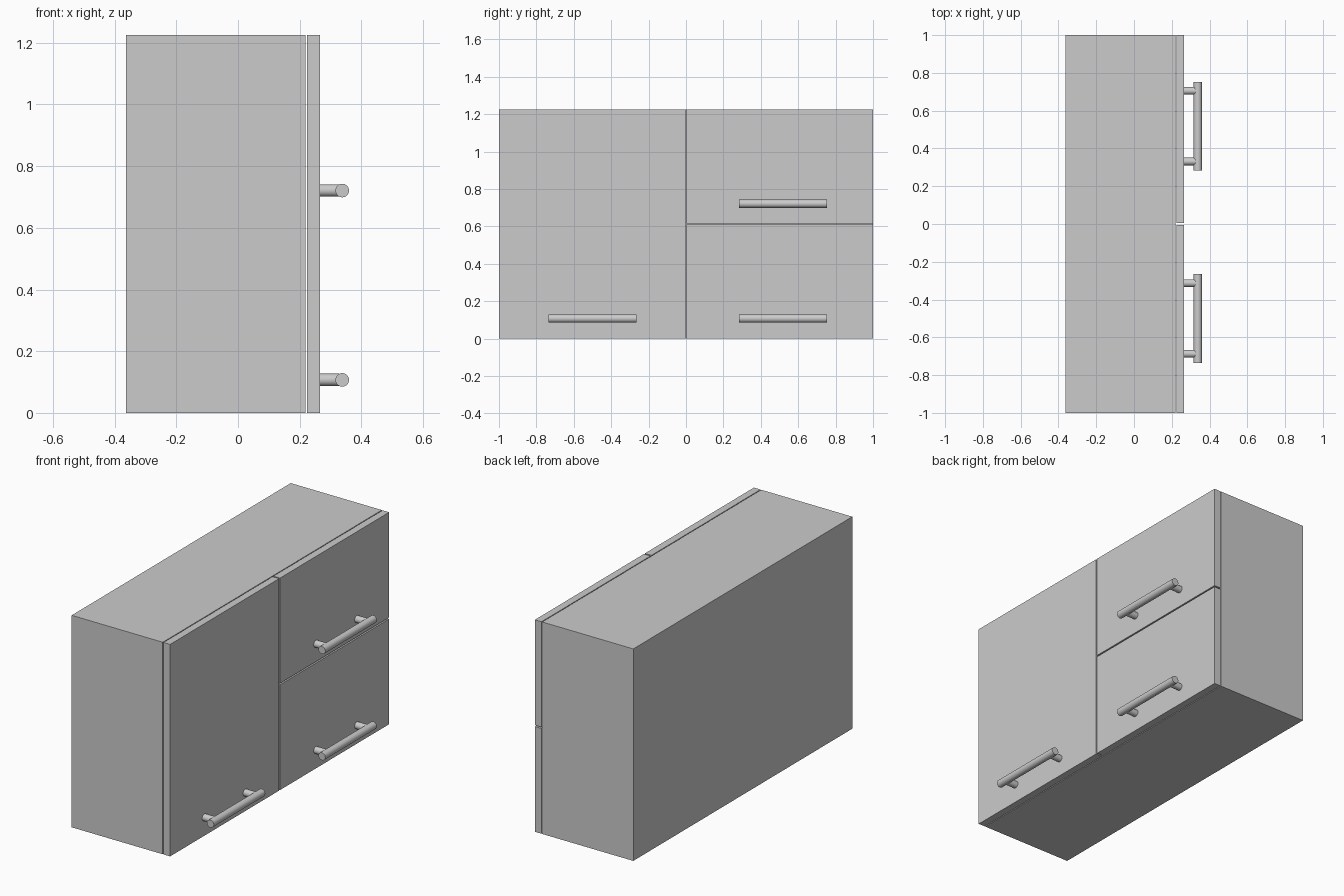
import bpy
import math

if "Cube" in bpy.data.objects:
    bpy.data.objects.remove(bpy.data.objects["Cube"])

TOP = 1.225
GAP = 0.004
SPLIT = TOP / 2


def box(name, lo, hi):
    mid = [(a + b) / 2 for a, b in zip(lo, hi)]
    bpy.ops.mesh.primitive_cube_add(size=1, location=mid)
    ob = bpy.context.object
    ob.name = name
    ob.scale = [b - a for a, b in zip(lo, hi)]
    bpy.ops.object.transform_apply(location=False, rotation=False, scale=True)
    return ob


def rod(name, radius, length, loc, rot):
    bpy.ops.mesh.primitive_cylinder_add(vertices=32, radius=radius, depth=length,
                                        location=loc, rotation=rot)
    bpy.context.object.name = name
    bpy.ops.object.shade_smooth_by_angle()


def handle(name, y, z):
    # long grip along y, with two posts reaching back to the panel
    rod(name + "_grip", 0.022, 0.47, (0.338, y, z), (math.pi / 2, 0, 0))
    for side, s in (("left", -1), ("right", 1)):
        rod(f"{name}_{side}_post", 0.02, 0.065, (0.2955, y + s * 0.187, z),
            (0, math.pi / 2, 0))


# cabinet body
box("cabinet_body", (-0.363, -1, 0), (0.219, 1, TOP))

# front panels, standing just off the body: name, y range, z range, handle y
panels = [
    ("door", -1, -GAP, 0, TOP, -0.5),
    ("lower_flap", GAP, 1, 0, SPLIT - GAP, 0.518),
    ("upper_flap", GAP, 1, SPLIT + GAP, TOP, 0.518),
]
for name, y0, y1, z0, z1, hy in panels:
    box(name, (0.224, y0, z0), (0.266, y1, z1))
    hz = 0.107 if z0 == 0 else 0.721
    handle(name + "_handle", hy, hz)
